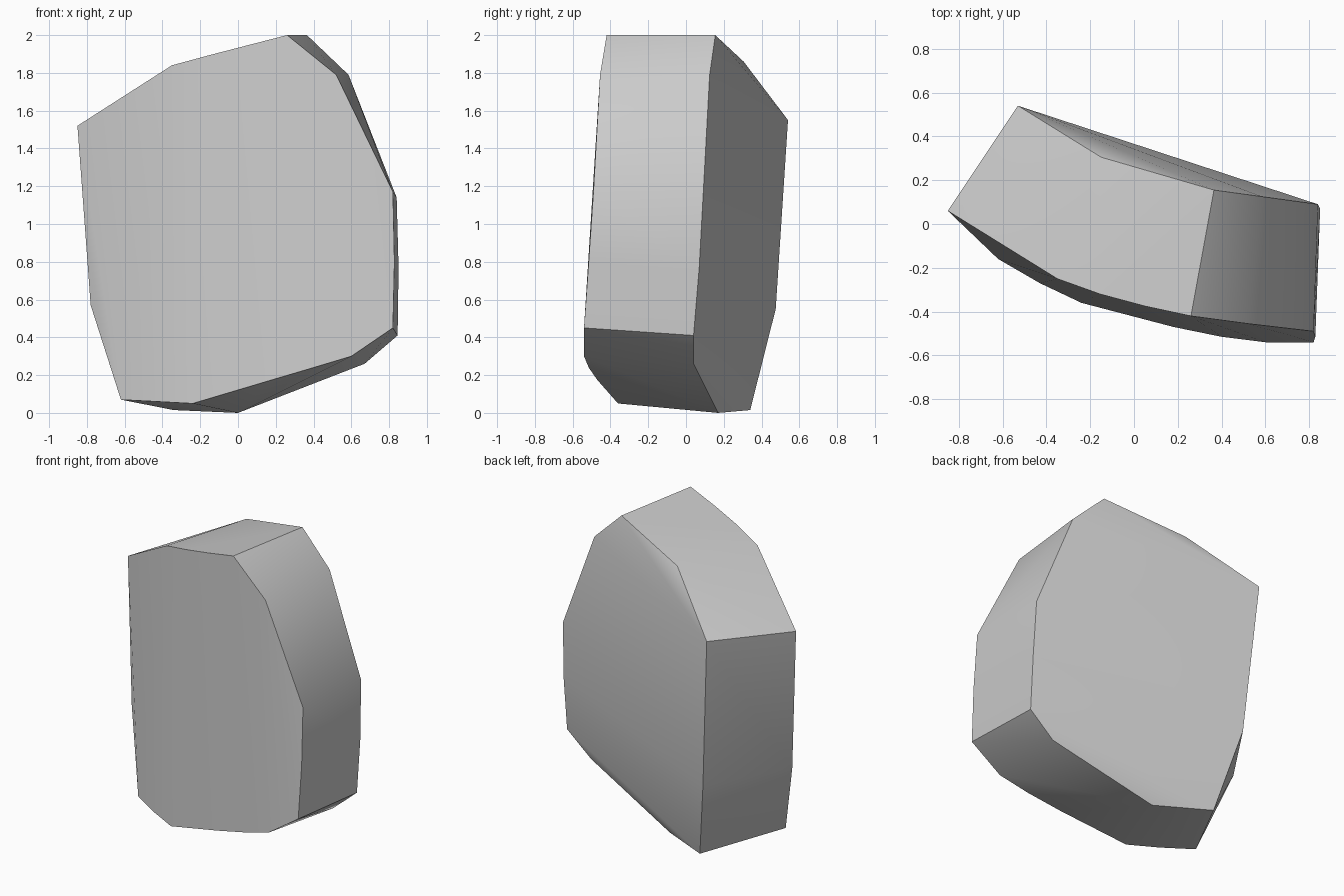
import bpy, bmesh
from mathutils import Vector
from math import radians

cube = bpy.data.objects.get("Cube")
if cube:
    bpy.data.objects.remove(cube, do_unlink=True)

# Pale grey stone
stone = bpy.data.materials.new("stone_grey")
stone.use_nodes = True
grey = (0.6, 0.6, 0.6, 1)
stone.diffuse_color = grey
stone.node_tree.nodes["Principled BSDF"].inputs["Base Color"].default_value = grey

# Bowed front outline, clockwise from the upper -x corner
front = [
    (-.85, .06, 1.52), (-.35, -.25, 1.84), (-.155, -.32, 1.893), (.05, -.375, 1.946),
    (.26, -.42, 2), (.52, -.455, 1.79), (.82, -.49, 1.17), (.828, -.515, .8),
    (.82, -.54, .45), (.6, -.54, .3), (.4, -.515, .24), (.18, -.47, .175),
    (-.03, -.41, .112), (-.24, -.36, .05), (-.43, -.27, .06), (-.62, -.16, .07),
    (-.78, 0, .57),
]
# Back outline, same order
back = [
    (-.53, .54, 1.55), (-.15, .305, 1.86), (.365, .155, 2), (.585, .125, 1.79),
    (.84, .09, 1.14), (.85, .07, .77), (.845, .04, .41), (.67, .04, .26),
    (0, .17, 0), (-.34, .34, .015), (-.457, .475, .55),
]

# Hull of both outlines forms the chipped block
bm = bmesh.new()
for p in front + back:
    bm.verts.new(Vector(p))
bmesh.ops.convex_hull(bm, input=bm.verts[:])
loose = [v for v in bm.verts if not v.link_faces]
bmesh.ops.delete(bm, geom=loose, context='VERTS')
bmesh.ops.dissolve_limit(bm, angle_limit=radians(1), verts=bm.verts[:], edges=bm.edges[:])
bmesh.ops.recalc_face_normals(bm, faces=bm.faces[:])
mesh = bpy.data.meshes.new("stone_block")
bm.to_mesh(mesh)
bm.free()
mesh.materials.append(stone)
block = bpy.data.objects.new("stone_block", mesh)
bpy.context.collection.objects.link(block)

# Smooth broad faces, crisp rims
bpy.ops.object.select_all(action='DESELECT')
block.select_set(True)
bpy.context.view_layer.objects.active = block
bpy.ops.object.shade_smooth_by_angle(angle=radians(30))
